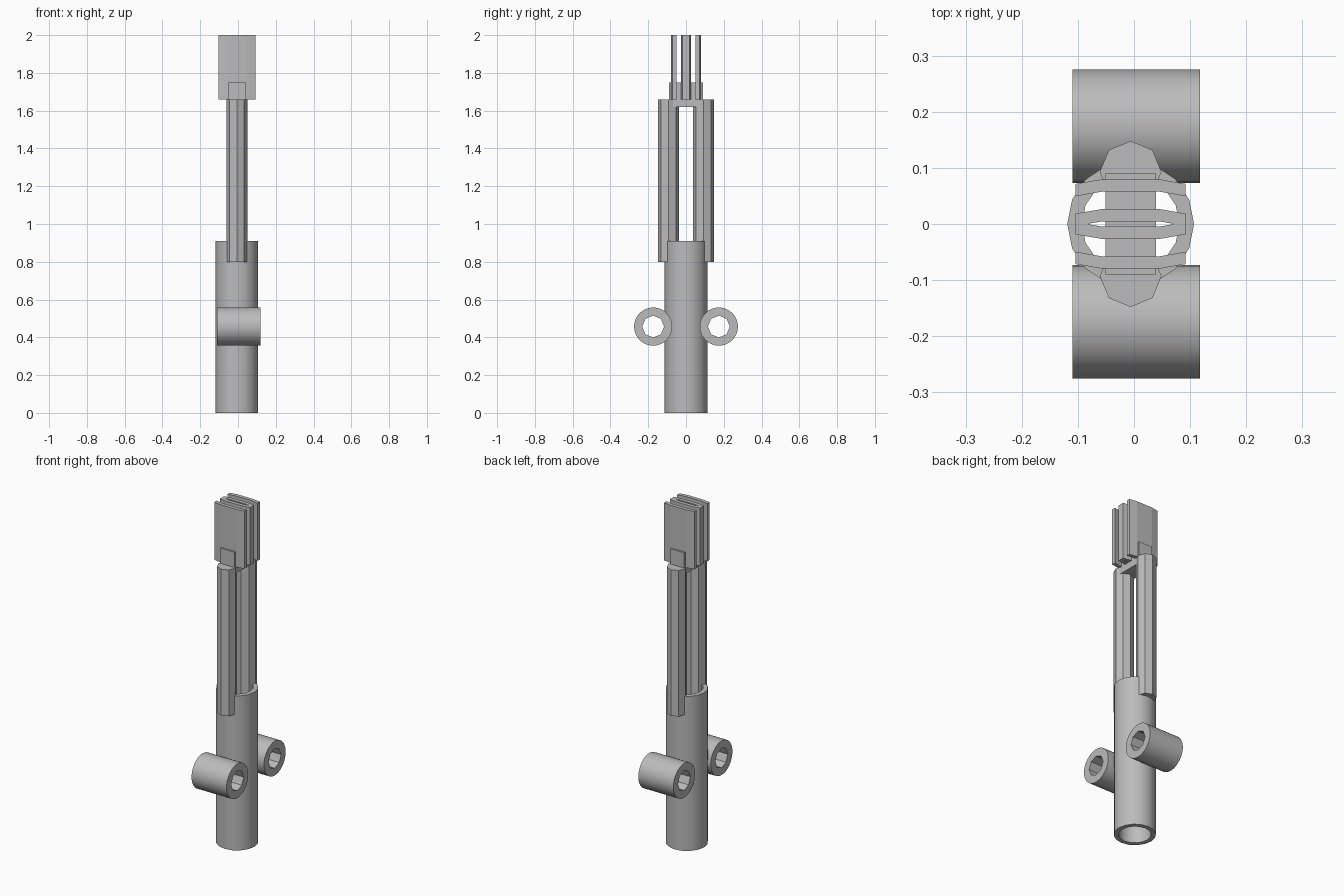
import bpy, bmesh
from math import cos, sin, pi, radians
from mathutils import Matrix

cube = bpy.data.objects.get("Cube")
if cube:
    bpy.data.objects.remove(cube)

CX = -0.006  # axis of the upright parts

grey = bpy.data.materials.new("plain grey")
grey.use_nodes = True
grey.diffuse_color = (0.5, 0.5, 0.5, 1)
grey.node_tree.nodes["Principled BSDF"].inputs["Base Color"].default_value = (0.5, 0.5, 0.5, 1)


def finish(name, bm, smooth=False):
    bmesh.ops.recalc_face_normals(bm, faces=bm.faces)
    mesh = bpy.data.meshes.new(name)
    bm.to_mesh(mesh)
    bm.free()
    mesh.materials.append(grey)
    ob = bpy.data.objects.new(name, mesh)
    bpy.context.collection.objects.link(ob)
    if smooth:
        bpy.ops.object.select_all(action='DESELECT')
        ob.select_set(True)
        bpy.context.view_layer.objects.active = ob
        bpy.ops.object.shade_smooth_by_angle(angle=radians(30))
    return ob


def ring(radius, sides):
    return [(radius * cos(2 * pi * i / sides), radius * sin(2 * pi * i / sides))
            for i in range(sides)]


def extrude(name, loops, height, matrix, smooth=False):
    """Extrude an outline, with an optional hole loop, along local z."""
    bm = bmesh.new()
    edges = []
    for loop in loops:
        vs = [bm.verts.new((x, y, 0)) for x, y in loop]
        edges += [bm.edges.new((vs[i - 1], vs[i])) for i in range(len(vs))]
    if len(loops) == 1:
        bm.faces.new(vs)
    else:
        bmesh.ops.triangle_fill(bm, edges=edges, use_beauty=True)
    out = bmesh.ops.extrude_face_region(bm, geom=bm.faces[:], use_keep_orig=True)
    top = [g for g in out["geom"] if isinstance(g, bmesh.types.BMVert)]
    bmesh.ops.translate(bm, verts=top, vec=(0, 0, height))
    bm.transform(matrix)
    return finish(name, bm, smooth)


# Hollow handle
extrude("handle_tube", [ring(0.113, 16), ring(0.087, 16)], 0.91,
        Matrix.Translation((CX, 0, 0)), True)

for side, sign in (("front", -1), ("back", 1)):
    # Sideways sleeve
    place = Matrix.Translation((-0.11, sign * 0.174, 0.457)) @ Matrix.Rotation(pi / 2, 4, 'Y')
    extrude(side + "_sleeve", [ring(0.101, 32), ring(0.058, 8)], 0.228, place, True)

    # Eight-sided post
    extrude(side + "_post", [ring(0.055, 8)], 0.86,
            Matrix.Translation((CX, sign * 0.093, 0.80)))

    # Bowed blades, with their ends bent towards the middle
    for label, y in (("outer", 0.0685), ("inner", 0.0155)):
        bow = [(-0.098, -0.008), (-0.052, 0), (0.052, 0), (0.098, -0.008)]
        outline = [(x, sign * (y + d - 0.011)) for x, d in bow]
        outline += [(x, sign * (y + d + 0.011)) for x, d in reversed(bow)]
        extrude(f"{side}_{label}_blade", [outline], 0.34,
                Matrix.Translation((CX, 0, 1.66)))

# Block that joins the posts and holds the blades
extrude("blade_holder", [[(-0.045, -0.09), (0.045, -0.09), (0.045, 0.09), (-0.045, 0.09)]],
        0.13, Matrix.Translation((CX, 0, 1.62)))
